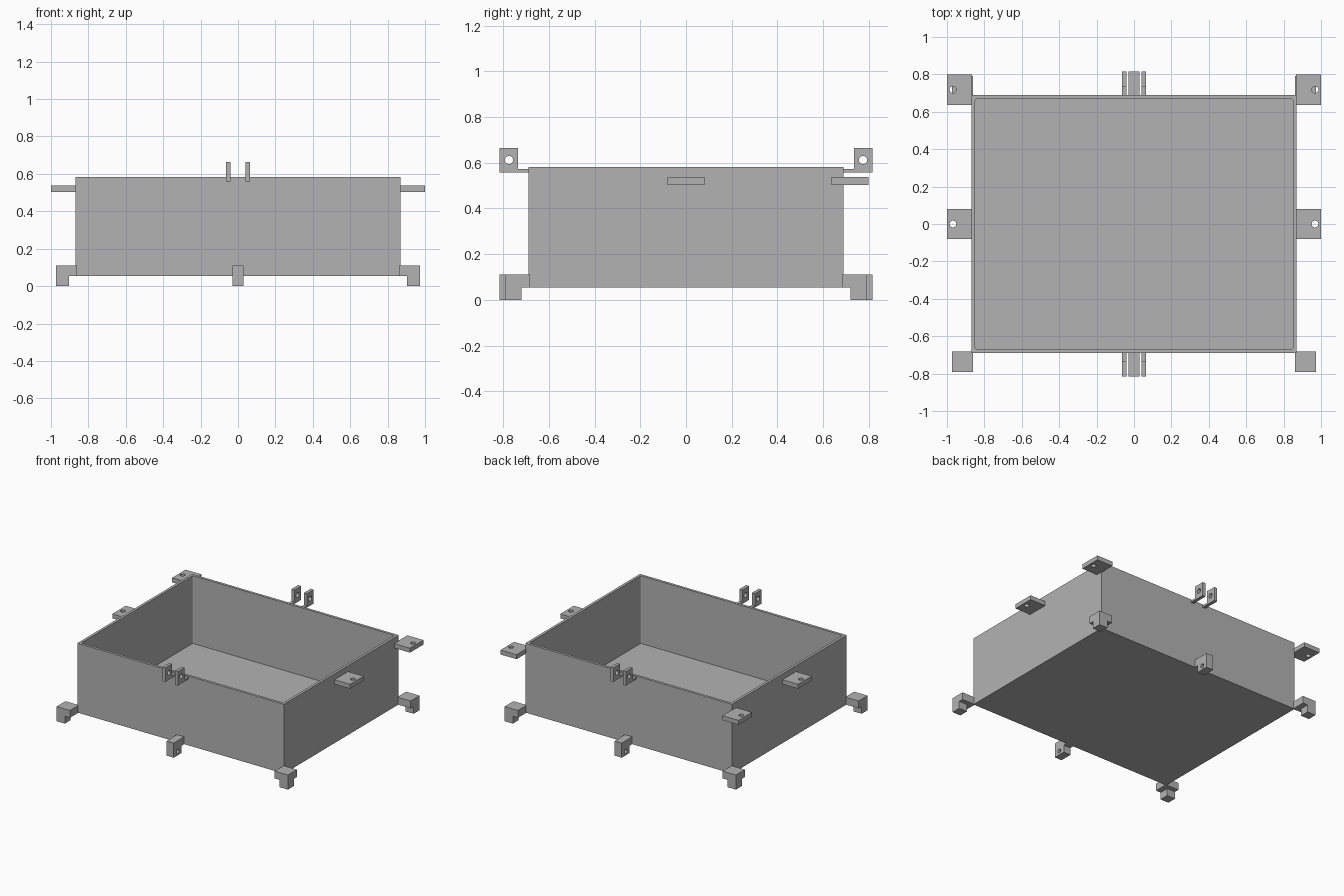
import bpy, bmesh, math
from mathutils import Matrix, Vector

cube = bpy.data.objects.get("Cube")
if cube:
    bpy.data.objects.remove(cube)

grey = bpy.data.materials.new("plain grey")
grey.use_nodes = True
grey.diffuse_color = (0.45, 0.45, 0.45, 1)
grey.node_tree.nodes["Principled BSDF"].inputs["Base Color"].default_value = (0.45, 0.45, 0.45, 1)


def add_object(name, bm):
    mesh = bpy.data.meshes.new(name)
    bm.to_mesh(mesh)
    bm.free()
    mesh.materials.append(grey)
    obj = bpy.data.objects.new(name, mesh)
    bpy.context.collection.objects.link(obj)
    return obj


def block(name, x, y, z, corner=0):
    """Box from (min, max) ranges, with optional rounded upright edges."""
    bm = bmesh.new()
    bmesh.ops.create_cube(bm, size=1)
    for v in bm.verts:
        v.co = Vector([sum(r) / 2 + c * (r[1] - r[0]) for r, c in zip((x, y, z), v.co)])
    if corner:
        upright = [e for e in bm.edges if abs(e.verts[0].co.z - e.verts[1].co.z) > 0.01]
        bmesh.ops.bevel(bm, geom=upright, offset=corner, segments=4, profile=0.5, affect='EDGES')
    return add_object(name, bm)


def drill(axis, centre, radius=0.018):
    """Cylinder cutter along the x or z axis."""
    bm = bmesh.new()
    turn = Matrix.Rotation(math.pi / 2, 4, 'Y') if axis == 'X' else Matrix()
    bmesh.ops.create_cone(bm, cap_ends=True, segments=24, radius1=radius, radius2=radius,
                          depth=0.2, matrix=Matrix.Translation(centre) @ turn)
    return add_object("drill", bm)


def cut(obj, *cutters):
    """Subtract the cutters, keep the resulting mesh and drop the cutters."""
    for c in cutters:
        c.hide_render = True
        mod = obj.modifiers.new("cut", 'BOOLEAN')
        mod.operation, mod.solver, mod.object = 'DIFFERENCE', 'EXACT', c
    bpy.context.view_layer.update()
    result = bpy.data.meshes.new_from_object(obj.evaluated_get(bpy.context.evaluated_depsgraph_get()))
    obj.modifiers.clear()
    obj.data = result
    for c in cutters:
        bpy.data.objects.remove(c)
    return obj


def mirror(obj, x, y):
    mod = obj.modifiers.new("mirror", 'MIRROR')
    mod.use_axis = (x, y, False)
    mod.use_mirror_merge = False


W, D, BOTTOM, TOP = 0.869, 0.689, 0.055, 0.582
WALL = 0.02
INNER_X, INNER_Y = 0.861, 0.683   # brackets sink slightly into the walls

# Open tray
tray = block("tray", (-W, W), (-D, D), (BOTTOM, TOP))
cut(tray, block("hollow", (WALL - W, W - WALL), (WALL - D, D - WALL),
                (BOTTOM + 0.012, 1), corner=0.01))

# Drilled side tabs: middle pair and back corner pair
for name, y0, y1 in (("middle_tabs", -0.081, 0.081), ("back_corner_tabs", 0.637, 0.799)):
    tab = block(name, (W - 0.004, 1), (y0, y1), (0.503, 0.537))
    mirror(cut(tab, drill('Z', (0.968, (y0 + y1) / 2, 0.52))), True, False)

# Corner feet: block with the two inner undersides notched away
foot = block("corner_feet", (INNER_X, 0.973), (INNER_Y, 0.79), (0, 0.111))
cut(foot, block("notch", (0.8, 0.903), (0.6, 0.9), (-0.1, BOTTOM)),
    block("notch", (0.8, 1.1), (0.6, 0.719), (-0.1, BOTTOM)))
mirror(foot, True, True)

# Middle feet, notched and drilled crosswise
foot = block("middle_feet", (-0.03, 0.03), (INNER_Y, 0.815), (0, 0.111))
cut(foot, block("notch", (-0.1, 0.1), (0.6, 0.719), (-0.1, BOTTOM)),
    drill('X', (0, 0.768, 0.03), 0.016))
mirror(foot, False, True)

# Upright lugs on thin bases, in pairs at front and back
lug = block("rim_lugs", (0.04, 0.065), (INNER_Y, 0.816), (0.558, 0.664))
cut(lug, block("notch", (0, 0.1), (0.6, 0.735), (0.572, 0.8)),
    drill('X', (0.05, 0.774, 0.612)))
mirror(lug, True, True)
